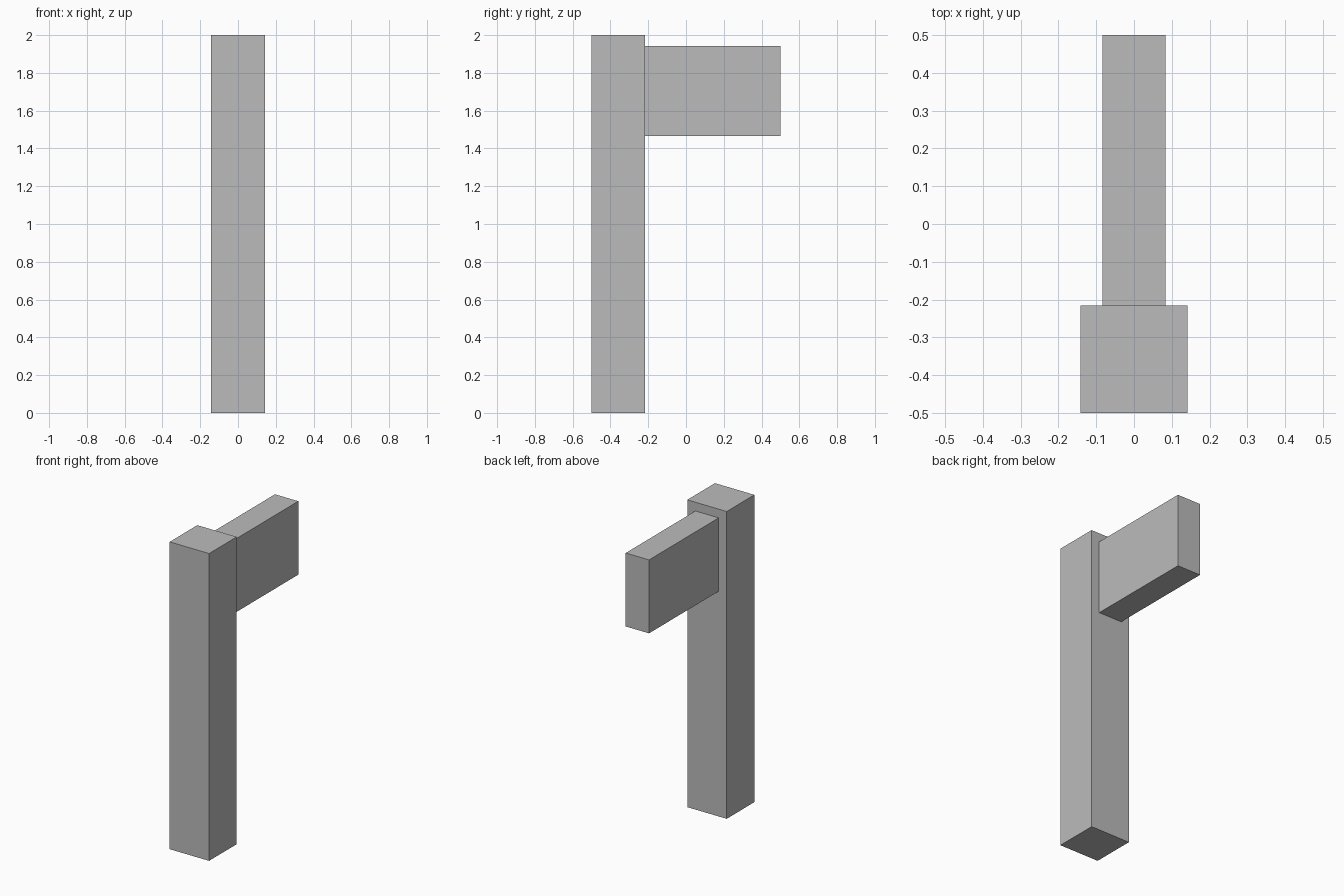
import bpy

# Remove the default cube
default = bpy.data.objects.get("Cube")
if default:
    bpy.data.objects.remove(default, do_unlink=True)

# Single flat grey
grey = bpy.data.materials.new("mid_grey")
grey.use_nodes = True
COLOUR = (0.5, 0.5, 0.5, 1.0)
grey.diffuse_color = COLOUR
for node in grey.node_tree.nodes:
    if node.type == "BSDF_PRINCIPLED":
        node.inputs["Base Color"].default_value = COLOUR


def box(name, low, high):
    """Axis-aligned box between two corners."""
    centre = [(a + b) / 2 for a, b in zip(low, high)]
    bpy.ops.mesh.primitive_cube_add(size=1, location=centre)
    obj = bpy.context.object
    obj.name = name
    obj.scale = [b - a for a, b in zip(low, high)]
    bpy.ops.object.transform_apply(location=False, rotation=False, scale=True)
    obj.data.materials.append(grey)
    return obj


# Upright square post
box("post", (-0.142, -0.5, 0), (0.142, -0.216, 2))

# Narrow arm reaching back from the top of the post
box("arm", (-0.084, -0.216, 1.465), (0.084, 0.5, 1.943))
